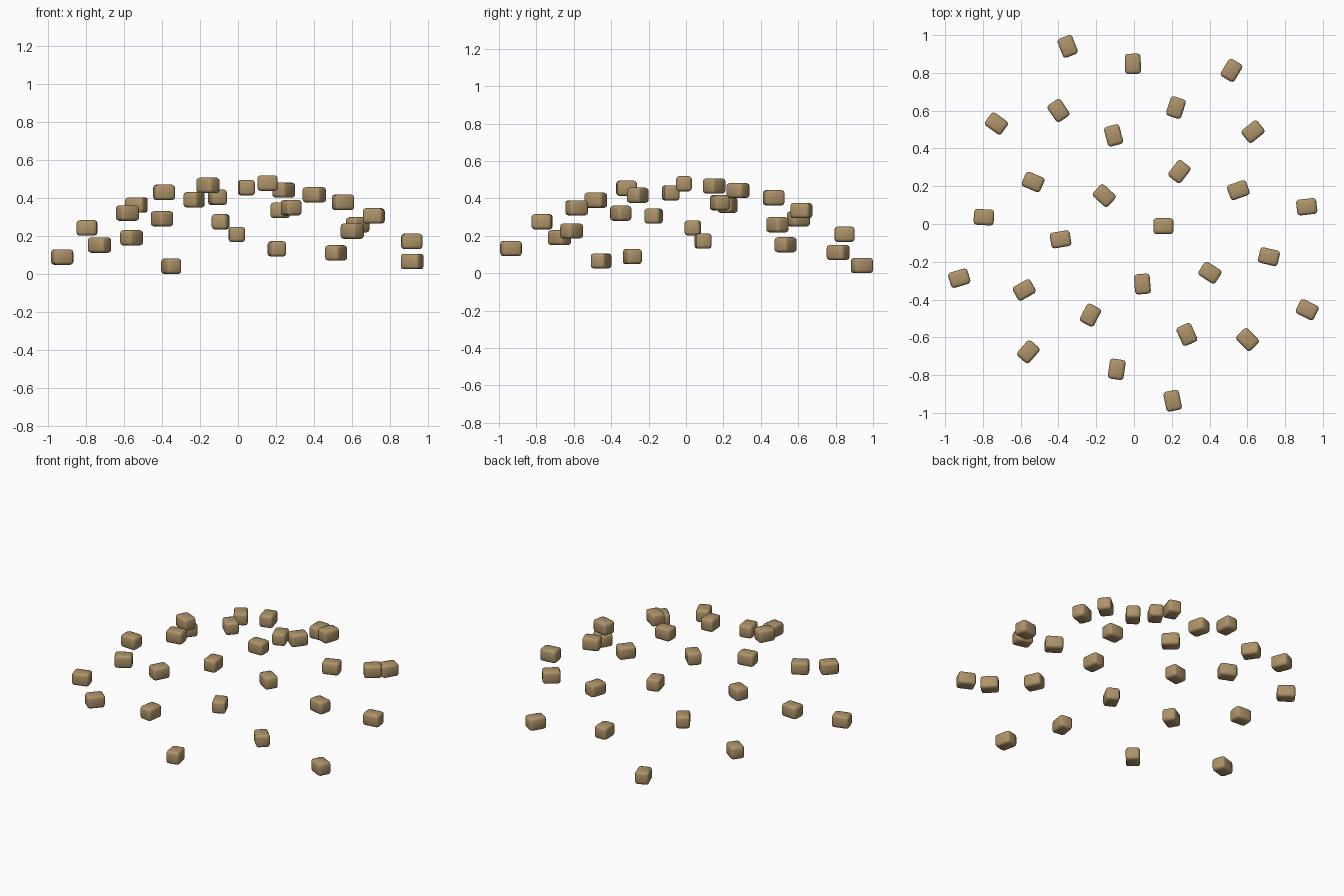
import bpy
import bmesh
import math
from mathutils import Matrix

cube = bpy.data.objects.get("Cube")
if cube:
    bpy.data.objects.remove(cube, do_unlink=True)

tan = bpy.data.materials.new("warm tan")
tan.use_nodes = True
colour = (0.42, 0.29, 0.14, 1)
tan.diffuse_color = colour
tan.node_tree.nodes["Principled BSDF"].inputs["Base Color"].default_value = colour

COUNT = 28
TURN = 2.399       # golden angle
SPACING = 0.1946
DOME_HEIGHT = 0.825

# One rounded block, shared by every instance: long side points outward
mesh = bpy.data.meshes.new("block")
bm = bmesh.new()
bmesh.ops.create_cube(bm, size=1, matrix=Matrix.Diagonal((0.107, 0.084, 0.081, 1)))
bmesh.ops.bevel(bm, geom=bm.edges[:], offset=0.016, segments=2, profile=0.5, affect='EDGES')
for face in bm.faces:
    face.smooth = True
bm.to_mesh(mesh)
bm.free()
mesh.materials.append(tan)

# Sunflower spiral of floating blocks over a shallow dome
for i in range(COUNT):
    block = bpy.data.objects.new(f"block_{i + 1}", mesh)
    bpy.context.collection.objects.link(block)
    angle = i * TURN
    radius = SPACING * math.sqrt(i + 0.5)
    height = DOME_HEIGHT * math.sqrt(1 - (i + 0.5) / 35) - 0.341
    block.location = (radius * math.cos(angle) + 0.018,
                      radius * math.sin(angle) - 0.011, height)
    block.rotation_euler.z = angle
